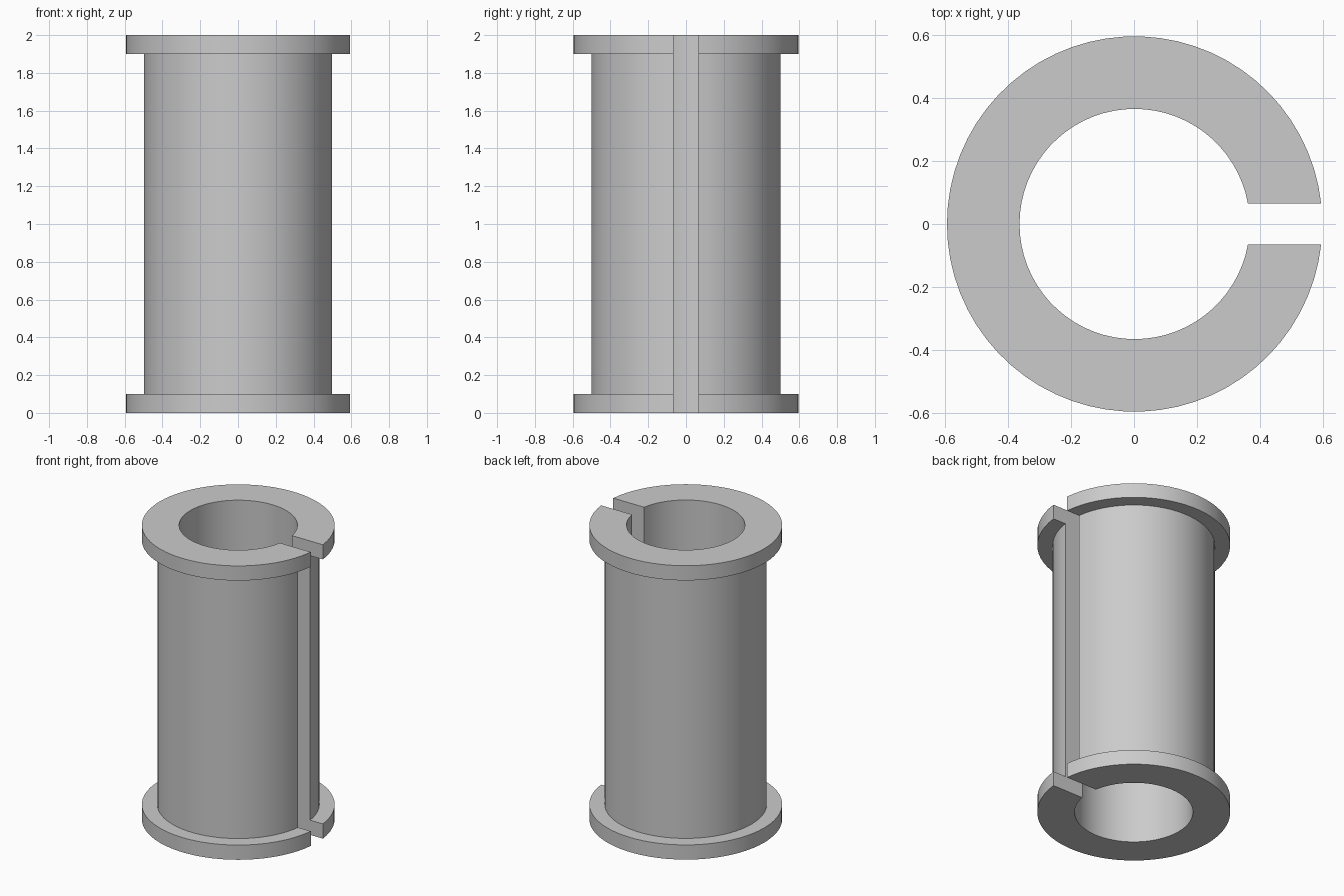
import bpy, bmesh
from math import asin, cos, sin, pi, radians

old = bpy.data.objects.get("Cube")
if old:
    bpy.data.objects.remove(old, do_unlink=True)

HEIGHT, FLANGE = 2.0, 0.1
R_HOLE, R_BODY, R_FLANGE = 0.365, 0.5, 0.595
HALF_SLOT, SEGMENTS = 0.065, 64
SHIFT_X = 0.002  # centres the slotted outline

# Grey material
grey = bpy.data.materials.new("plain grey")
grey.use_nodes = True
colour = (0.6, 0.6, 0.6, 1)
grey.diffuse_color = colour
grey.node_tree.nodes["Principled BSDF"].inputs["Base Color"].default_value = colour

# Wall cross-section (radius, height): hole, body and two flanges
profile = [
    (R_HOLE, 0), (R_FLANGE, 0), (R_FLANGE, FLANGE), (R_BODY, FLANGE),
    (R_BODY, HEIGHT - FLANGE), (R_FLANGE, HEIGHT - FLANGE),
    (R_FLANGE, HEIGHT), (R_HOLE, HEIGHT),
]

bm = bmesh.new()


def section(step):
    """One cross-section; the first and last lie on the parallel slot walls."""
    ring = []
    for r, z in profile:
        start = asin(HALF_SLOT / r)
        a = start + (2 * pi - 2 * start) * step / SEGMENTS
        ring.append(bm.verts.new((r * cos(a) + SHIFT_X, r * sin(a), z)))
    return ring


# Sweep the wall around the axis, leaving the slot open towards +x
rings = [section(i) for i in range(SEGMENTS + 1)]
count = len(profile)
for a, b in zip(rings, rings[1:]):
    for i in range(count):
        j = (i + 1) % count
        bm.faces.new((a[i], a[j], b[j], b[i]))

# Slot walls
bm.faces.new(rings[0])
bm.faces.new(rings[-1])
bmesh.ops.recalc_face_normals(bm, faces=bm.faces)

mesh = bpy.data.meshes.new("split_bushing")
bm.to_mesh(mesh)
bm.free()
mesh.materials.append(grey)
bushing = bpy.data.objects.new("split_bushing", mesh)
bpy.context.collection.objects.link(bushing)

# Smooth round walls, sharp rims
bpy.ops.object.select_all(action="DESELECT")
bushing.select_set(True)
bpy.context.view_layer.objects.active = bushing
bpy.ops.object.shade_smooth_by_angle(angle=radians(30))
